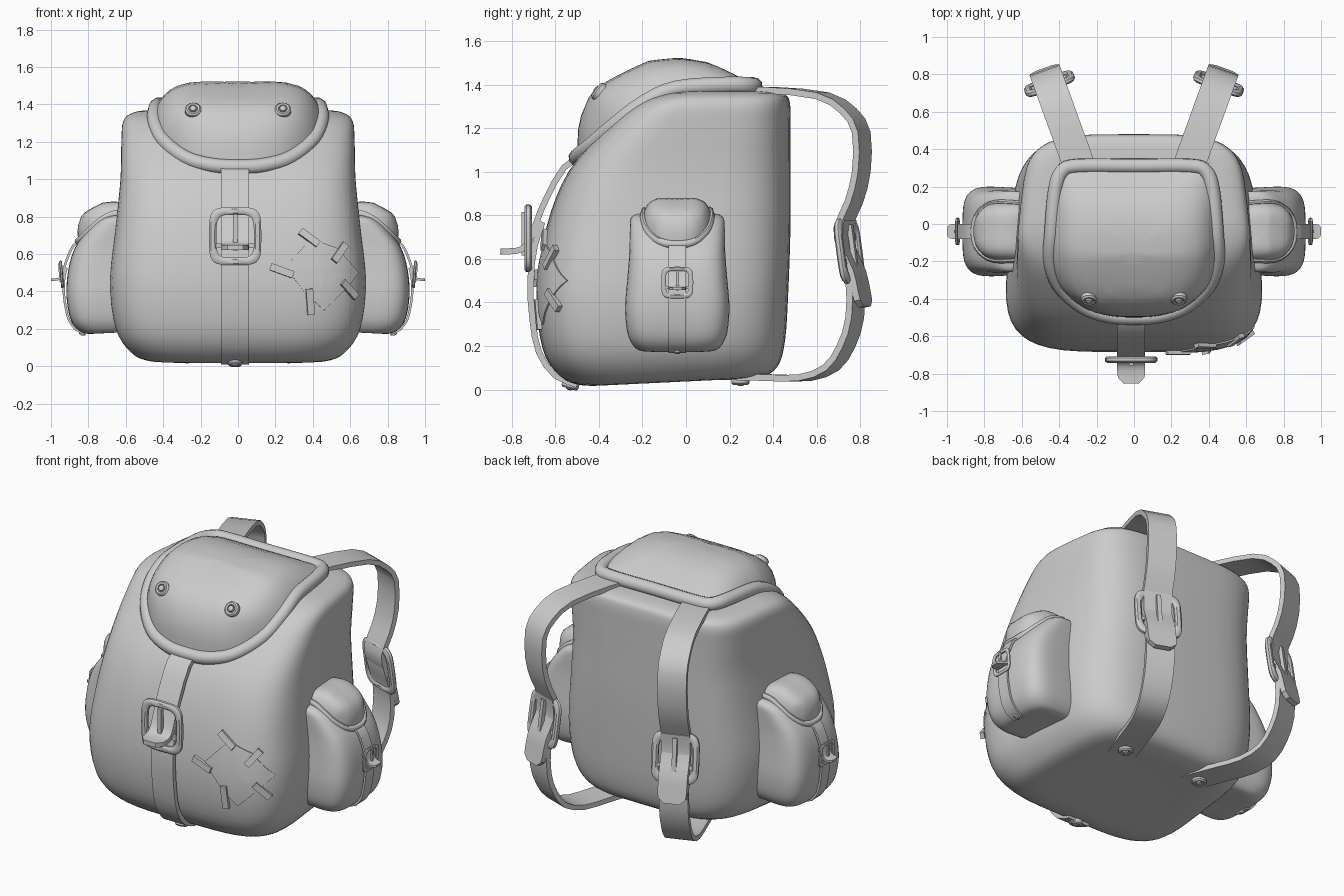
import bpy, bmesh, math
from mathutils import Matrix, Vector
from mathutils.bvhtree import BVHTree

if "Cube" in bpy.data.objects:
    bpy.data.objects.remove(bpy.data.objects["Cube"])

I = Matrix.Identity(4)


def make(name, verts, faces, M=I, angle=40):
    me = bpy.data.meshes.new(name)
    me.from_pydata([M @ Vector(v) for v in verts], [], faces)
    bm = bmesh.new()
    bm.from_mesh(me)
    bmesh.ops.recalc_face_normals(bm, faces=bm.faces)
    bm.to_mesh(me)
    bm.free()
    me.shade_smooth()
    me.set_sharp_from_angle(angle=math.radians(angle))
    ob = bpy.data.objects.new(name, me)
    bpy.context.collection.objects.link(ob)
    return ob


def loft(name, rings, M=I, loop=False, caps=(True, True), angle=40):
    n, k = len(rings[0]), len(rings)
    verts = [v for r in rings for v in r]
    faces = [(a * n + j, a * n + (j + 1) % n, b * n + (j + 1) % n, b * n + j)
             for a, b in [(i, (i + 1) % k) for i in range(k if loop else k - 1)]
             for j in range(n)]
    if not loop and caps[0]:
        faces.append(tuple(range(n)))
    if not loop and caps[1]:
        faces.append(tuple(range((k - 1) * n, k * n)))
    return make(name, verts, faces, M, angle)


def spline(pts, n, closed=False):
    pts = [Vector(p) for p in pts]
    k, out = len(pts), []
    get = (lambda i: pts[i % k]) if closed else (lambda i: pts[max(0, min(k - 1, i))])
    for i in range(k if closed else k - 1):
        a, b, c, d = (get(i + j) for j in (-1, 0, 1, 2))
        for s in range(n):
            t = s / n
            out.append(0.5 * (2 * b + (c - a) * t + (2 * a - 5 * b + 4 * c - d) * t * t
                              + (3 * b - a - 3 * c + d) * t ** 3))
    return out if closed else out + [pts[-1]]


def lerp(table, x):
    if x <= table[0][0]:
        return table[0][1]
    for (a, u), (b, v) in zip(table, table[1:]):
        if x <= b:
            return u + (v - u) * (x - a) / (b - a)
    return table[-1][1]


def box(name, size, M):
    x, y, z = (s / 2 for s in size)
    loft(name, [[(-x, -y, h), (x, -y, h), (x, y, h), (-x, y, h)] for h in (-z, z)], M)


def strap(name, path, w, M=I, t=0.028, tongue=False):
    # flat band along a path of (y, z) points
    p = spline([(0, y, z) for y, z in path], 2)
    rings = []
    for i, c in enumerate(p):
        d = (p[min(i + 1, len(p) - 1)] - p[max(i - 1, 0)]).normalized()
        nrm = Vector((0, -d.z, d.y)) * t / 2
        left = len(p) - 1 - i
        X = Vector((w / 2 * ([0.55, 0.95, 1][min(left, 2)] if tongue else 1), 0, 0))
        rings.append([c - X - nrm, c + X - nrm, c + X + nrm, c - X + nrm])
    loft(name, rings, M)


def buckle(name, M):
    # rounded frame, cross bar and pin
    rings = []
    for i in range(28):
        a = 2 * math.pi * i / 28
        c, s = math.cos(a), math.sin(a)
        x = math.copysign(abs(c) ** 0.45, c)
        z = math.copysign(abs(s) ** 0.45, s)
        rings.append([(x * (0.12 + d), y, z * (0.135 + d)) for d, y in
                      ((-.02, -.008), (-.01, -.017), (.01, -.017), (.02, -.008),
                       (.02, .008), (.01, .017), (-.01, .017), (-.02, .008))])
    loft(name + "_frame", rings, M, loop=True)
    box(name + "_bar", (0.22, 0.022, 0.025), M @ Matrix.Translation((0, 0, -0.05)))
    box(name + "_pin", (0.026, 0.022, 0.2), M @ Matrix.Translation((0, -0.02, 0.02)))


def rivet(name, loc, nrm, r, M=I):
    R = Matrix.Translation(loc) @ Vector(nrm).to_track_quat('Z', 'Y').to_matrix().to_4x4()
    prof = [(1, -.6), (1, .35), (.8, .55), (.55, .5), (.5, .3), (.42, .3), (.38, .6), (.15, .7)]
    loft(name, [[(r * q * math.cos(a * math.pi / 8), r * q * math.sin(a * math.pi / 8), r * h)
                 for a in range(16)] for q, h in prof], M @ R)


# z, half width, front y, back y of the bag's cross-sections
SECTIONS = [(.02, .28, -.30, .20), (.022, .46, -.47, .34), (.07, .56, -.58, .42), (.2, .64, -.66, .455),
            (.45, .67, -.685, .47), (.75, .64, -.64, .48), (1.0, .615, -.54, .48),
            (1.2, .61, -.37, .48), (1.31, .60, -.24, .478), (1.355, .55, -.13, .455),
            (1.37, .45, -.02, .37), (1.37, .25, .08, .27)]
HALF = [(0, .31), (.30, .31), (.385, .28), (.42, .18), (.44, -.05), (.445, -.2),
        (.40, -.33), (.28, -.44), (.14, -.49), (0, -.50)]
LID_Z = [(-.52, 1.05), (-.42, 1.13), (-.3, 1.235), (-.2, 1.31), (-.1, 1.37), (0, 1.39), (.1, 1.4), (.31, 1.395)]
PUFF = [(-.5, .1), (-.42, .155), (-.3, .195), (0, .138), (.2, .07), (.31, .04)]


def bag(pre, M, sw, dx=0):
    # body
    rings = []
    for z, w, f, b in spline(SECTIONS, 4):
        ring = []
        for i in range(48):
            a = 2 * math.pi * i / 48
            c, s = math.cos(a), math.sin(a)
            u = math.copysign(abs(c) ** 0.48, c)
            v = math.copysign(abs(s) ** 0.48, s)
            y = (f + b) / 2 + v * (b - f) / 2
            ring.append((u * w * (1 - .07 * v), y, z + .05 * (y + .4) * max(0, 1 - z / .5)))
        rings.append(ring)
    body = loft(pre + "_body", rings, M, angle=60)

    # lid edge roll
    plan = HALF + [(-x, y) for x, y in HALF[-2:0:-1]]
    edge = spline([(x, y, lerp(LID_Z, y)) for x, y in plan], 4, True)
    n = len(edge)
    rings = []
    for i, p in enumerate(edge):
        d = (edge[(i + 1) % n] - edge[i - 1]).normalized()
        side = d.cross(Vector((0, -.4, .9))).normalized()
        up = side.cross(d)
        rings.append([p + .04 * (side * math.cos(k * math.pi / 5) + up * math.sin(k * math.pi / 5))
                      for k in range(10)])
    loft(pre + "_lid_edge", rings, M, loop=True)

    # puffed lid
    rings = []
    for s in (1, .95, .9, .83, .74, .6, .45, .3, .15, .04):
        ring = []
        for p in edge:
            x, y = p.x * s, -.08 + (p.y + .08) * s
            a = .72 * max(0, min(1, (.1 - y) / .3))
            h = lerp(PUFF, y) * (1 - s ** 6)
            ring.append((x, y - h * math.sin(a), lerp(LID_Z, y) + h * math.cos(a)))
        rings.append(ring)
    loft(pre + "_lid", rings, M, caps=(False, True), angle=60)

    # closing strap with buckle and rivet
    w = .15 * sw
    S = M @ Matrix.Translation((dx, 0, 0))
    strap(pre + "_upper_strap", [(-.44, 1.1), (-.56, 1.02), (-.64, .88), (-.675, .8), (-.705, .72),
                                 (-.735, .66), (-.78, .637), (-.853, .635)], w, S, tongue=True)
    strap(pre + "_lower_strap", [(-.66, .77), (-.695, .66), (-.715, .5), (-.705, .32), (-.675, .17),
                                 (-.60, .065), (-.50, .022)], w, S)
    buckle(pre + "_buckle", S @ Matrix.Translation((0, -.725, .695)) @ Matrix.Diagonal((sw, 1, 1, 1)))
    rivet(pre + "_strap_rivet", (0, -.53, .025), (0, -.3, -1), .04, S)
    return body


main = bag("backpack", I, 1, -.015)
for s in (-1, 1):
    side = "right" if s > 0 else "left"
    # side pockets are small copies of the bag turned outwards
    bag(side + "_pocket", Matrix(((0, -.45 * s, .035 * s, .593 * s), (.35, 0, 0, -.04),
                                  (0, 0, .47, .165), (0, 0, 0, 1))), 1.5)
    rivet(side + "_lid_rivet", (s * .24, -.395, 1.365), (0, -.8, .6), .044)

    # shoulder straps, splayed outwards
    M = Matrix(((.94 * s, .34 * s, 0, .30 * s), (-.34, .94, 0, .33), (0, 0, 1, 0), (0, 0, 0, 1)))

    def u(path):
        return [((y - .345) / .94, z) for y, z in path]

    strap(side + "_shoulder_strap_upper", u([(.22, 1.375), (.4, 1.375), (.64, 1.35), (.76, 1.28), (.82, 1.18),
                                             (.82, 1.0), (.785, .86), (.735, .74), (.755, .64), (.80, .54),
                                             (.82, .45), (.835, .38)]), .17, M, .03, True)
    strap(side + "_shoulder_strap_lower", u([(.2, .06), (.4, .055), (.56, .055), (.68, .10), (.75, .2),
                                             (.79, .33), (.79, .5), (.75, .65), (.755, .78)]), .17, M, .03)
    buckle(side + "_shoulder_buckle", M @ Matrix.Translation((0, .447, .635))
           @ Matrix.Rotation(.14, 4, 'X') @ Matrix.Diagonal((1, -1, 1, 1)))
    rivet(side + "_shoulder_rivet", (0, -.085, .045), (0, 0, -1), .042, M)

# sewn patch laid on the front of the body
tree = BVHTree.FromPolygons([v.co for v in main.data.vertices], [p.vertices for p in main.data.polygons])


def project(x, z, off):
    hit, nrm, _, _ = tree.ray_cast(Vector((x, -2, z)), Vector((0, 1, 0)))
    if nrm.y > 0:
        nrm = -nrm
    return hit + nrm * off, nrm


corners = [Vector(c) for c in ((.25, .53), (.39, .68), (.53, .63), (.64, .5), (.58, .42), (.46, .30), (.37, .38))]
mid = Vector((.46, .5))
outline = [a.lerp(b, t / 4) for a, b in zip(corners, corners[1:] + corners[:1]) for t in range(4)]
rings = [[project(*mid.lerp(p, s), o)[0] for p in outline]
         for s, o in ((1, -.01), (1, .008), (.8, .008), (.6, .008), (.4, .008), (.2, .008), (.03, .008))]
loft("patch", rings, caps=(False, True))

# stitches
for i, (x, z, ang, ln) in enumerate([(.38, .685, -37, .12), (.54, .605, 50, .12), (.235, .51, -20, .13),
                                     (.59, .41, -37, .12), (.385, .345, 95, .14)]):
    pos, nrm = project(x, z, .008)
    a = math.radians(ang)
    X = Vector((math.cos(a), 0, math.sin(a)))
    X = (X - nrm * X.dot(nrm)).normalized()
    R = Matrix((X, nrm.cross(X), nrm)).transposed().to_4x4()
    box("stitch_%d" % (i + 1), (ln, .038, .024), Matrix.Translation(pos) @ R)
